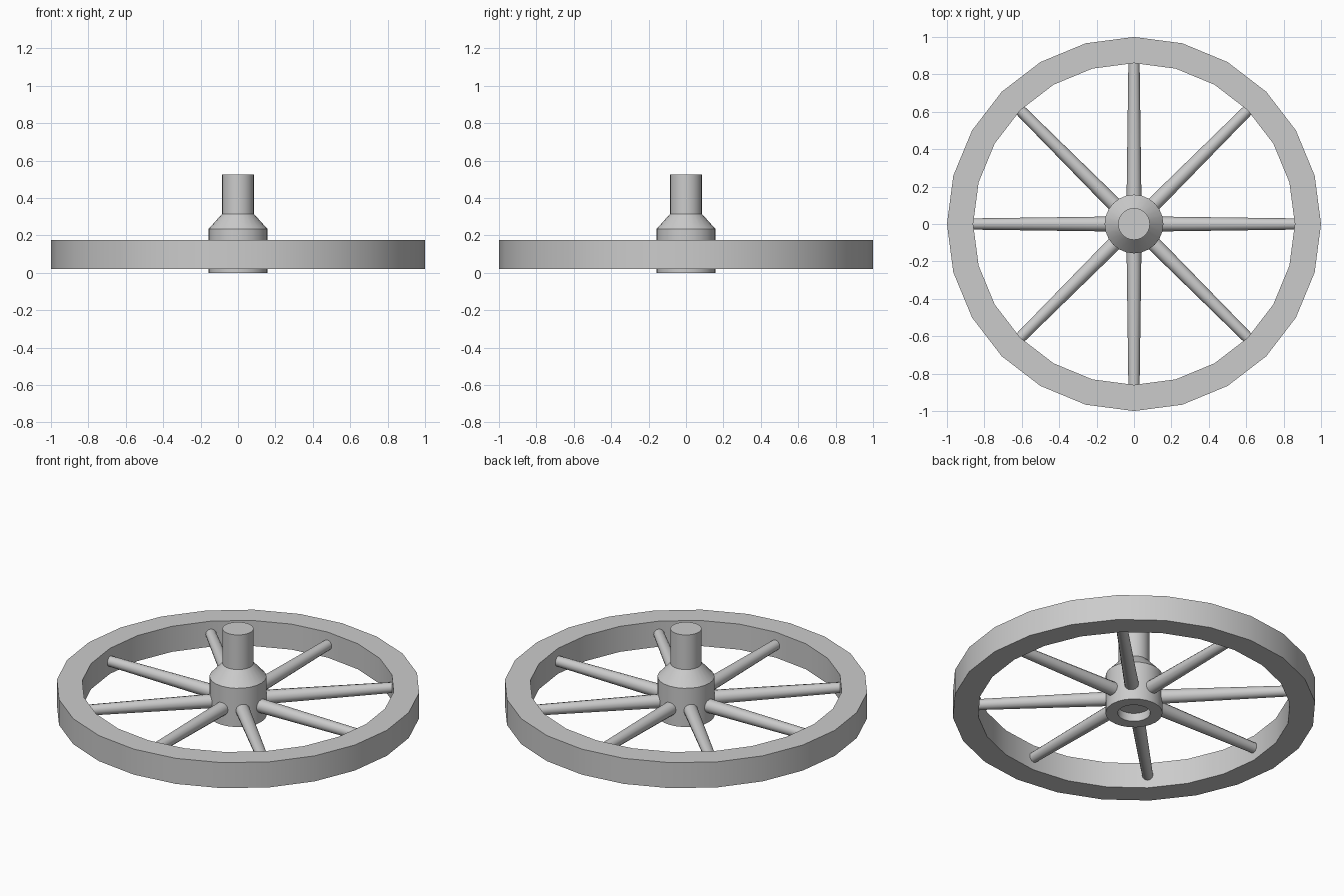
import bpy, bmesh, math
from mathutils import Matrix

cube = bpy.data.objects.get("Cube")
if cube:
    bpy.data.objects.remove(cube, do_unlink=True)

grey = bpy.data.materials.new("plain_grey")
grey.use_nodes = True
colour = (0.6, 0.6, 0.6, 1)
grey.diffuse_color = colour
grey.node_tree.nodes["Principled BSDF"].inputs["Base Color"].default_value = colour


def finish(name, bm):
    bmesh.ops.recalc_face_normals(bm, faces=bm.faces)
    mesh = bpy.data.meshes.new(name)
    bm.to_mesh(mesh)
    bm.free()
    mesh.materials.append(grey)
    obj = bpy.data.objects.new(name, mesh)
    bpy.context.collection.objects.link(obj)
    bpy.ops.object.select_all(action='DESELECT')
    obj.select_set(True)
    bpy.context.view_layer.objects.active = obj
    bpy.ops.object.shade_smooth_by_angle(angle=math.radians(32))
    return obj


def lathe(name, profile, sides=24, closed=False):
    """Turn a (radius, height) profile around the z axis."""
    bm = bmesh.new()
    verts = [bm.verts.new((r, 0, z)) for r, z in profile]
    pairs = list(zip(verts, verts[1:]))
    if closed:
        pairs.append((verts[-1], verts[0]))
    edges = [bm.edges.new(p) for p in pairs]
    bmesh.ops.spin(bm, geom=verts + edges, cent=(0, 0, 0), axis=(0, 0, 1),
                   angle=math.tau, steps=sides, use_merge=False)
    bmesh.ops.remove_doubles(bm, verts=bm.verts, dist=0.0005)
    return finish(name, bm)


# Rim: flat-sided ring
RIM_LOW, RIM_HIGH, RIM_INNER = 0.02, 0.175, 0.86
lathe("rim", [(1, RIM_LOW), (1, RIM_HIGH), (RIM_INNER, RIM_HIGH), (RIM_INNER, RIM_LOW)],
      closed=True)

# Hub: drum with a shallow socket below, a sloped shoulder and an axle stub above
lathe("hub", [(0, 0.05), (0.09, 0.05), (0.09, 0), (0.157, 0), (0.157, 0.235),
              (0.085, 0.315), (0.085, 0.525), (0, 0.525)])

# Spokes: eight tapered rods running from inside the hub to the rim
START, END = 0.12, 0.865
for i in range(8):
    bm = bmesh.new()
    bmesh.ops.create_cone(bm, cap_ends=True, segments=12, radius1=0.04,
                          radius2=0.03, depth=END - START)
    place = (Matrix.Translation((0, 0, (RIM_LOW + RIM_HIGH) / 2))
             @ Matrix.Rotation(i * math.tau / 8, 4, 'Z')
             @ Matrix.Translation(((START + END) / 2, 0, 0))
             @ Matrix.Rotation(math.pi / 2, 4, 'Y'))
    bm.transform(place)
    finish(f"spoke_{i + 1}", bm)
